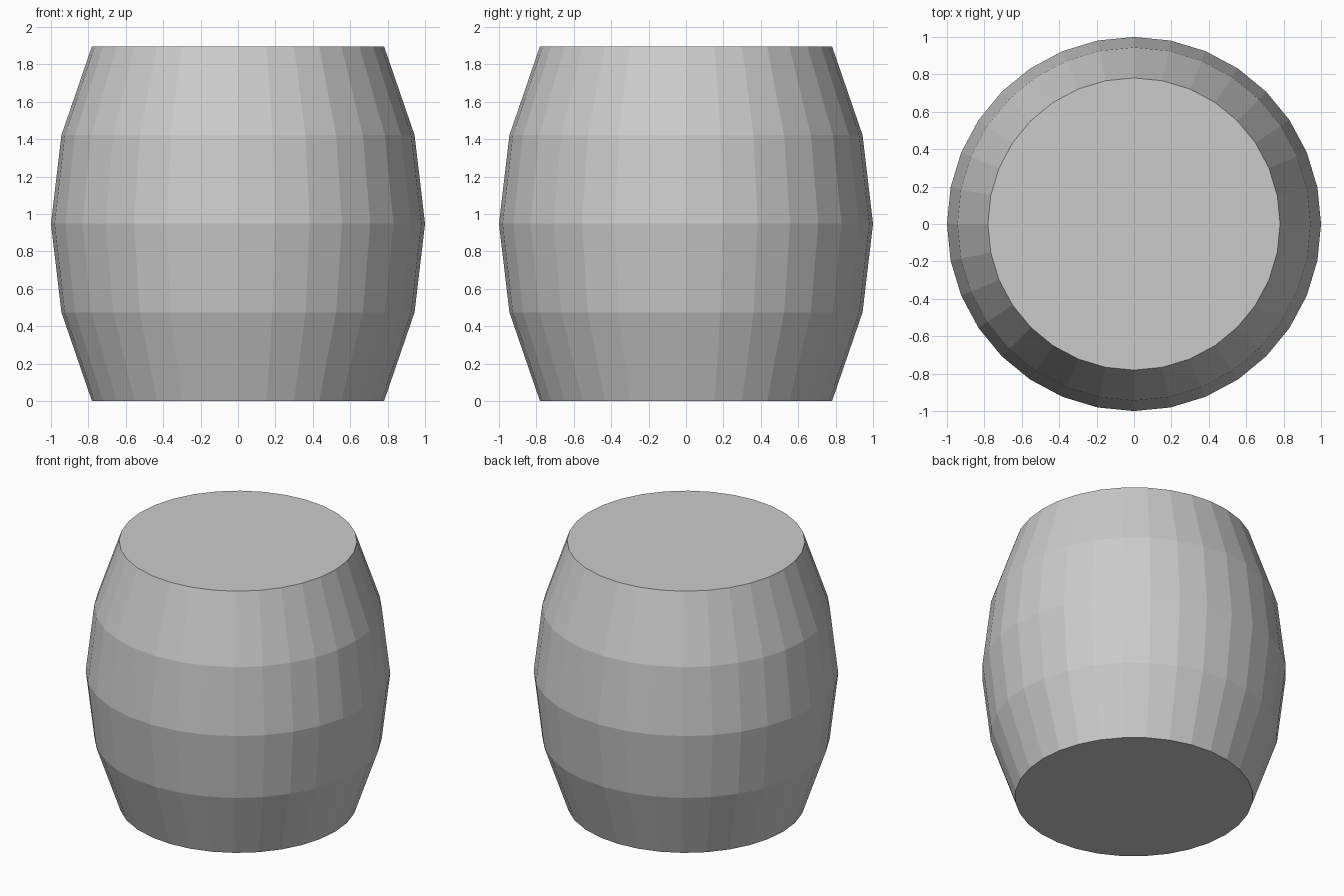
import bpy, bmesh
from math import cos, sin, pi

if "Cube" in bpy.data.objects:
    bpy.data.objects.remove(bpy.data.objects["Cube"])

SIDES = 32
# Barrel profile: (radius, height)
PROFILE = [(0.781, 0.0), (0.944, 0.474), (1.0, 0.948), (0.944, 1.422), (0.781, 1.896)]

bm = bmesh.new()
rings = [[bm.verts.new((r * cos(2 * pi * i / SIDES), r * sin(2 * pi * i / SIDES), z))
          for i in range(SIDES)] for r, z in PROFILE]

# Bulging side wall
for low, high in zip(rings, rings[1:]):
    for i in range(SIDES):
        j = (i + 1) % SIDES
        bm.faces.new((low[i], low[j], high[j], high[i]))

# Flat bottom and top
bm.faces.new(rings[0][::-1])
bm.faces.new(rings[-1])

mesh = bpy.data.meshes.new("barrel")
bm.to_mesh(mesh)
bm.free()
barrel = bpy.data.objects.new("barrel", mesh)
bpy.context.collection.objects.link(barrel)
